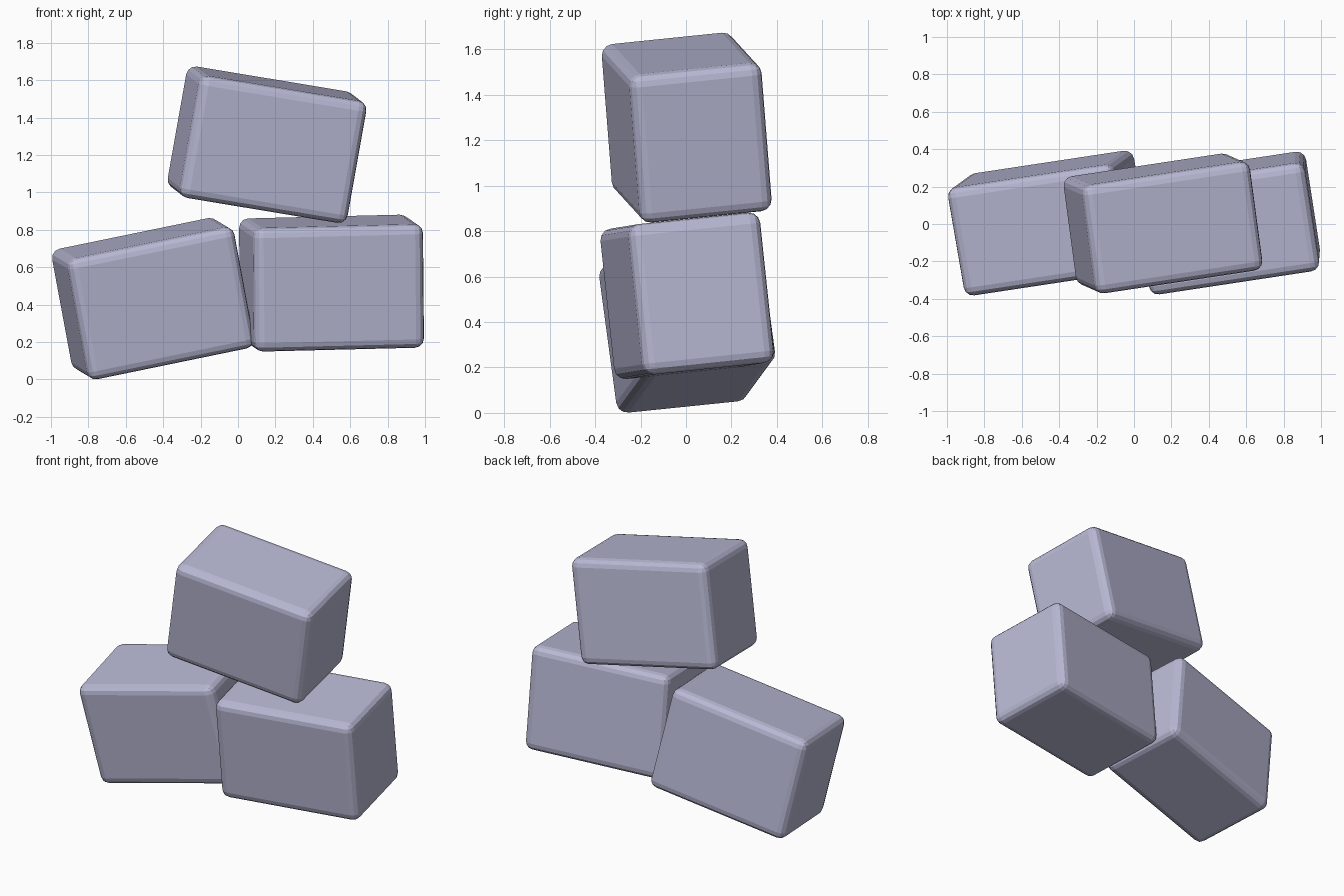
import bpy
import bmesh
from math import radians
from mathutils import Matrix

default = bpy.data.objects.get("Cube")
if default:
    bpy.data.objects.remove(default, do_unlink=True)

# Single stone colour
stone = bpy.data.materials.new("lavender_grey_stone")
stone.use_nodes = True
colour = (0.48, 0.48, 0.66, 1)
stone.diffuse_color = colour
stone.node_tree.nodes["Principled BSDF"].inputs["Base Color"].default_value = colour

SIZE = (0.92, 0.59, 0.665)   # length, depth, height shared by all blocks
PITCH, YAW = 5.9, 8.6        # common tilt of the pile


def block(name, centre, roll):
    """Rounded block, rolled about its depth axis."""
    bm = bmesh.new()
    bmesh.ops.create_cube(bm, size=1, matrix=Matrix.Diagonal((*SIZE, 1)))
    bmesh.ops.bevel(bm, geom=bm.edges[:], offset=0.05, offset_type='OFFSET',
                    segments=3, profile=0.5, affect='EDGES')
    mesh = bpy.data.meshes.new(name)
    bm.to_mesh(mesh)
    bm.free()
    mesh.materials.append(stone)
    obj = bpy.data.objects.new(name, mesh)
    obj.location = centre
    obj.rotation_euler = (radians(PITCH), radians(roll), radians(YAW))
    bpy.context.collection.objects.link(obj)


# Two blocks side by side with a third resting on top
block("lower_right_block", (-0.455, 0.005, 0.432), -11.5)
block("lower_left_block", (0.50, 0.005, 0.515), -1.4)
block("top_block", (0.155, 0.003, 1.255), 9.3)
